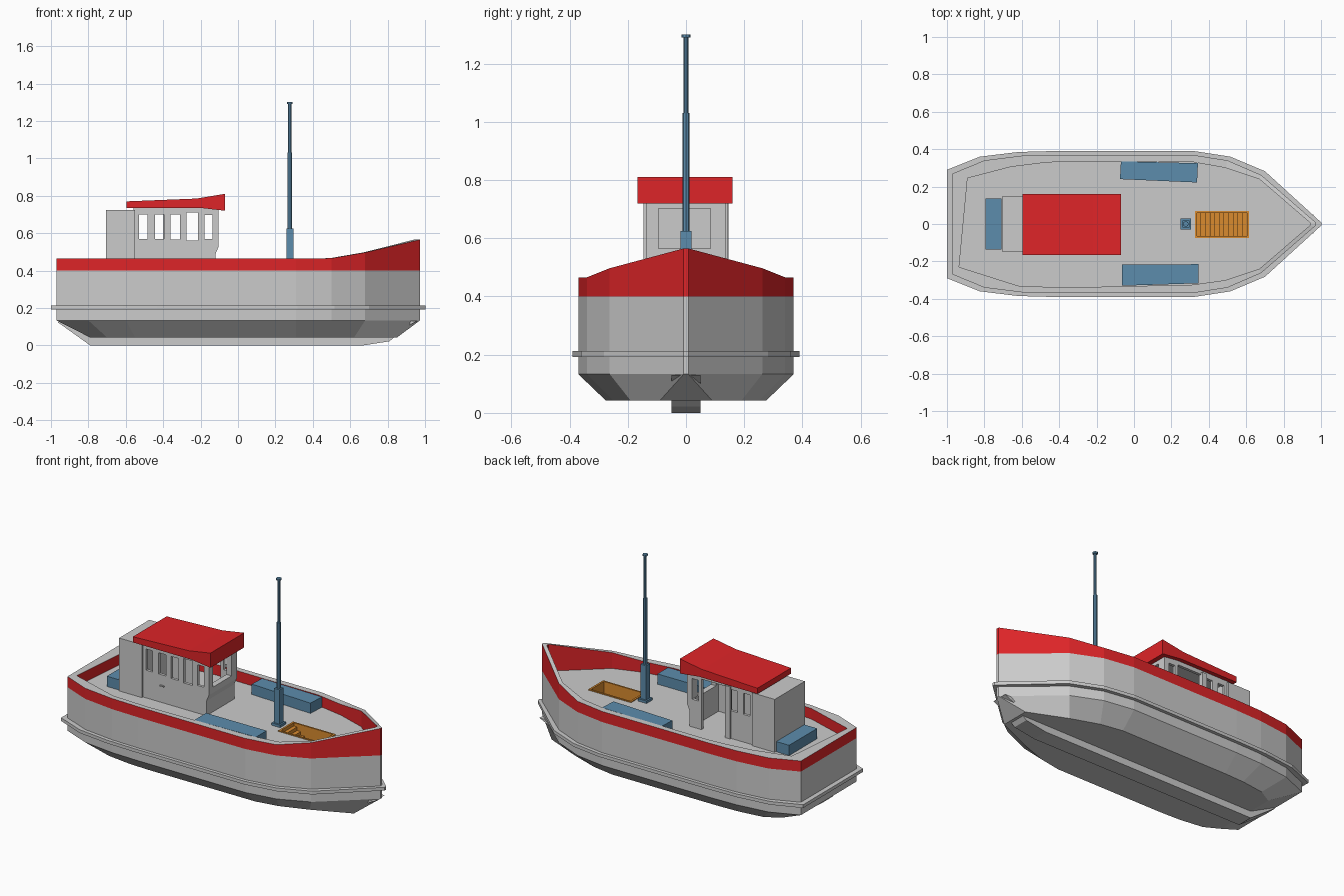
import bpy, bmesh
from mathutils import Vector

cube = bpy.data.objects.get("Cube")
if cube:
    bpy.data.objects.remove(cube, do_unlink=True)


def material(name, rgb):
    m = bpy.data.materials.new(name)
    m.use_nodes = True
    m.diffuse_color = (*rgb, 1)
    node = next(n for n in m.node_tree.nodes if n.type == 'BSDF_PRINCIPLED')
    node.inputs["Base Color"].default_value = (*rgb, 1)
    return m


GREY = material("light grey", (0.60, 0.60, 0.60))
RED = material("signal red", (0.73, 0.018, 0.021))
BLUE = material("steel blue", (0.107, 0.262, 0.413))
ORANGE = material("wood orange", (0.70, 0.26, 0.028))


def finish(bm, name, *mats):
    bmesh.ops.recalc_face_normals(bm, faces=bm.faces)
    mesh = bpy.data.meshes.new(name)
    bm.to_mesh(mesh)
    bm.free()
    for m in mats:
        mesh.materials.append(m)
    obj = bpy.data.objects.new(name, mesh)
    bpy.context.collection.objects.link(obj)
    return obj


def loft(name, rings, mats, paint=(), loop=False):
    """Skin a list of equal rings; paint lists the bands given the second material."""
    bm = bmesh.new()
    rows = [[bm.verts.new(p) for p in ring] for ring in rings]
    n = len(rows[0])
    for k in range(len(rows) if loop else len(rows) - 1):
        a, b = rows[k], rows[(k + 1) % len(rows)]
        for i in range(n):
            j = (i + 1) % n
            f = bm.faces.new((a[i], a[j], b[j], b[i]))
            f.material_index = int(k in paint)
    if not loop:
        bm.faces.new(rows[0])
        bm.faces.new(rows[-1])
    return finish(bm, name, *mats)


def flat(points, z):
    return [(x, y, z) for x, y in points]


def slab(name, points, z0, z1, mat):
    """Plan outline raised from z0 to z1."""
    return loft(name, [flat(points, z0), flat(points, z1)], [mat])


def box(name, x0, x1, y0, y1, z0, z1, mat):
    return slab(name, [(x0, y0), (x1, y0), (x1, y1), (x0, y1)], z0, z1, mat)


def side_profile(name, points, y0, y1, mat):
    """Side outline (x, z) extruded across the beam."""
    return loft(name, [[(x, y, z) for x, z in points] for y in (y0, y1)], [mat])


def cut(obj, cutters):
    for c in cutters:
        mod = obj.modifiers.new("cut", 'BOOLEAN')
        mod.operation = 'DIFFERENCE'
        mod.solver = 'EXACT'
        mod.object = c
        bpy.context.view_layer.objects.active = obj
        bpy.ops.object.modifier_apply(modifier=mod.name)
        bpy.data.objects.remove(c, do_unlink=True)


def both_sides(half):
    return half + [(x, -y) for x, y in reversed(half)]


# Hull: bottom, chine, paint line, sheer, inner bulwark, deck
outer = both_sides([(-.97, .27), (-.8, .34), (-.6, .365), (-.42, .37),
                    (.31, .37), (.5, .34), (.68, .262), (.972, .008)])
bottom = both_sides([(-.79, .2), (-.7, .25), (-.55, .27), (-.42, .275),
                     (.31, .275), (.45, .25), (.62, .19), (.85, .09)])
inner = [(-.89, .245), (-.66, .305), (-.5, .325), (-.38, .335),
         (.31, .332), (.49, .3), (.67, .24), (.94, .008),
         (.94, -.008), (.67, -.24), (.49, -.3), (.31, -.325),
         (-.38, -.34), (-.5, -.335), (-.62, -.33), (-.935, -.23)]
DECK = .40
rise = {5: .466, 6: .497, 7: .565}


def sheer(points):
    return [(x, y, rise.get(min(i, 15 - i), .465)) for i, (x, y) in enumerate(points)]


hull = loft("hull", [flat(bottom, .042), flat(outer, .133), flat(outer, DECK),
                     sheer(outer), sheer(inner), flat(inner, DECK)],
            [GREY, RED], paint=(2, 4))
cut(hull, [box("hatch_cutter", .329, .611, -.071, .066, .12, .6, GREY)])

# Rubbing strake round the hull and the keel below
strake = [(x * 1.03, y + (.02 if y > .01 else -.02 if y < -.01 else 0)) for x, y in outer]
loft("rubbing_strake", [flat(outer, .192), flat(strake, .192),
                        flat(strake, .212), flat(outer, .212)], [GREY], loop=True)
side_profile("keel", [(-.965, .125), (-.79, 0), (.67, 0), (.81, .022),
                      (.9, .1), (.96, .13), (.8, .13), (-.79, .13)], -.05, .05, GREY)

# Companionway: orange lining and steps going down forward
hx0, hx1, hy0, hy1 = .325, .615, -.075, .07
for tag, b in {"aft": (hx0, hx0 + .012, hy0, hy1), "fore": (hx1 - .012, hx1, hy0, hy1),
               "left": (hx0, hx1, hy1 - .01, hy1), "right": (hx0, hx1, hy0, hy0 + .01)}.items():
    box("hatch_lining_" + tag, *b, .12, .405, ORANGE)
steps = 11
run = (hx1 - hx0 - .02) / steps
for i in range(steps):
    x = hx0 + .01 + i * run
    box(f"hatch_step_{i + 1}", x, x + run, hy0 + .005, hy1 - .005, .115, .385 - .022 * i, ORANGE)

# Wheelhouse: hollow shell with a knuckled front
house = side_profile("wheelhouse", [(-.56, DECK - .01), (-.12, DECK - .01), (-.12, .49),
                                    (-.103, .53), (-.103, .737), (-.56, .737)],
                     -.135, .135, GREY)
cutters = [box("room", -.54, -.138, -.118, .118, .3, .72, GREY),
           box("front_window", -.2, 0, -.095, .085, .565, .702, GREY),
           box("door", -.365, -.2, .05, .3, .3, .71, GREY)]
windows = [(-.53, -.485, .57, .70), (-.445, -.395, .57, .70), (-.36, -.31, .565, .70),
           (-.275, -.215, .56, .71), (-.18, -.136, .57, .697)]
for i, (x0, x1, z0, z1) in enumerate(windows):
    cutters.append(box("right_window", x0, x1, -.3, -.05, z0, z1, GREY))
    if i not in (2, 3):
        cutters.append(box("left_window", x0, x1, .05, .3, z0, z1, GREY))
cut(house, cutters)
box("aft_casing", -.705, -.55, -.146, .146, DECK - .005, .725, GREY)
box("door_jamb", -.40, -.365, .13, .145, DECK, .72, GREY)
box("side_latch", -.435, -.405, -.142, -.13, .5, .507, GREY)

# Roof with a visor at the front
side_profile("roof", [(-.597, .735), (-.2, .735), (-.07, .72), (-.07, .81),
                      (-.22, .785), (-.597, .77)], -.167, .16, RED)

# Deck lockers
box("aft_locker", -.795, -.708, -.137, .135, DECK - .005, .463, BLUE)
slab("left_locker", [(-.075, .24), (.337, .222), (.342, .325), (-.07, .335)],
     DECK - .005, .463, BLUE)
slab("right_locker", [(-.065, -.33), (.345, -.317), (.345, -.215), (-.065, -.217)],
     DECK - .005, .463, BLUE)


# Stepped mast on a square foot
def mast_part(name, radius, z0, z1, sides=8):
    bm = bmesh.new()
    bmesh.ops.create_cone(bm, cap_ends=True, segments=sides, radius1=radius,
                          radius2=radius, depth=z1 - z0)
    bmesh.ops.translate(bm, verts=bm.verts, vec=Vector((.277, 0, (z0 + z1) / 2)))
    return finish(bm, name, BLUE)


box("mast_foot", .248, .306, -.029, .029, DECK - .005, .415, BLUE)
box("mast_socket", .258, .296, -.019, .019, .41, .625, BLUE)
mast_part("lower_mast", .012, .62, 1.03)
mast_part("upper_mast", .0085, 1.02, 1.295)
mast_part("mast_cap", .015, 1.29, 1.30)
